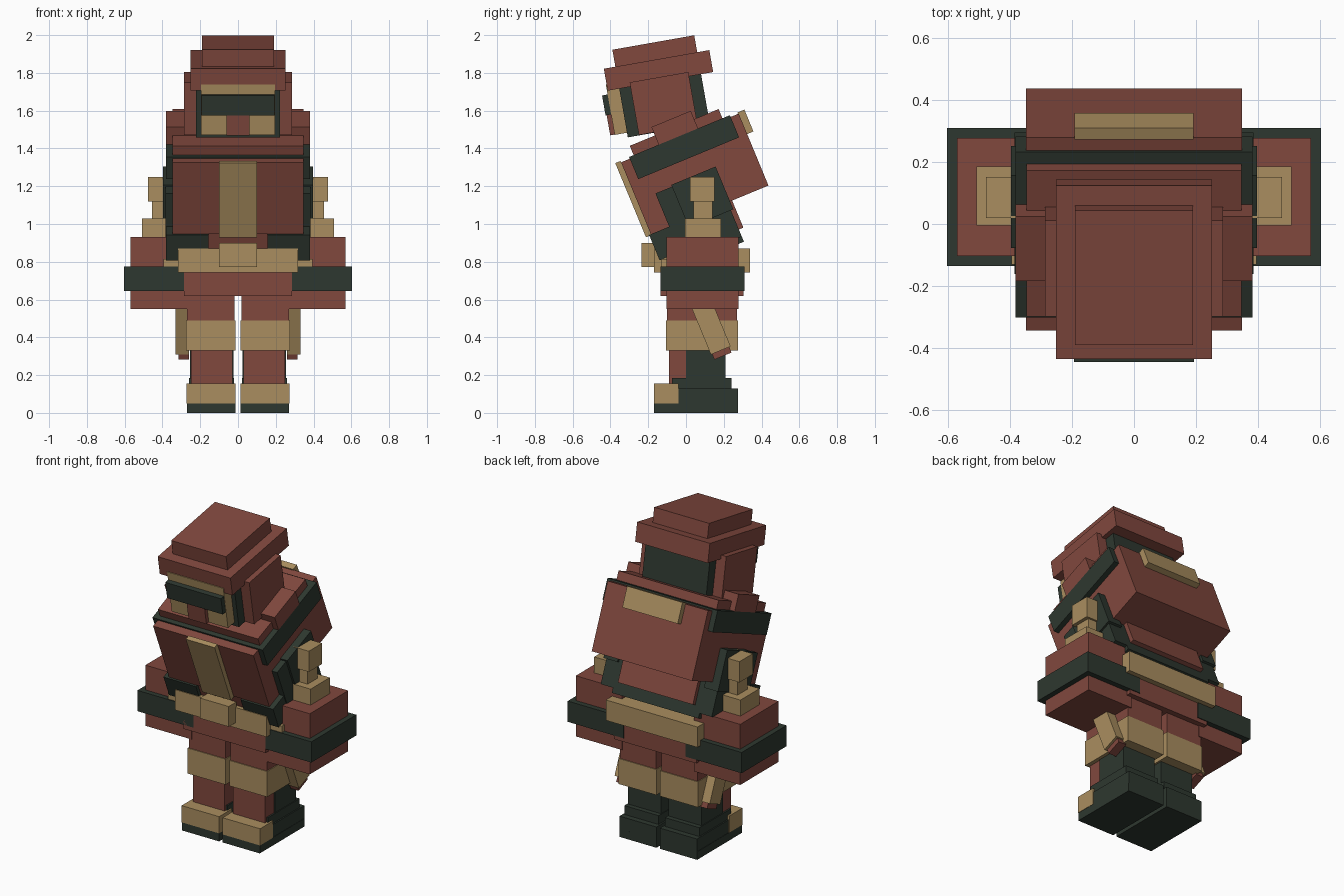
import bpy
import bmesh
from math import radians
from mathutils import Matrix, Vector

cube = bpy.data.objects.get("Cube")
if cube:
    bpy.data.objects.remove(cube, do_unlink=True)


def make_material(name, rgb):
    mat = bpy.data.materials.new(name)
    mat.use_nodes = True
    mat.diffuse_color = (*rgb, 1)
    for node in mat.node_tree.nodes:
        if node.type == 'BSDF_PRINCIPLED':
            node.inputs["Base Color"].default_value = (*rgb, 1)
    return mat


RED = make_material("brick red", (0.22, 0.065, 0.048))
TAN = make_material("tan leather", (0.4, 0.27, 0.115))
DARK = make_material("dark green", (0.027, 0.039, 0.029))

# Lean of each body section, in degrees about x
UPRIGHT, TORSO, HEAD = 0, 22.5, 10


def block(name, mat, lean, x, y, z):
    """Box spanning the x, y and z ranges, then leaned forward about the origin."""
    low, high = (Vector(corner) for corner in zip(x, y, z))
    bm = bmesh.new()
    bmesh.ops.create_cube(bm, size=1)
    matrix = (Matrix.Rotation(radians(lean), 4, 'X')
              @ Matrix.Translation((low + high) / 2)
              @ Matrix.Diagonal((*(high - low), 1)))
    bmesh.ops.transform(bm, matrix=matrix, verts=bm.verts)
    mesh = bpy.data.meshes.new(name)
    bm.to_mesh(mesh)
    bm.free()
    mesh.materials.append(mat)
    bpy.context.collection.objects.link(bpy.data.objects.new(name, mesh))


def centre(name, mat, lean, half_width, y, z):
    block(name, mat, lean, (-half_width, half_width), y, z)


def pair(name, mat, lean, x, y, z):
    block("left_" + name, mat, lean, x, y, z)
    block("right_" + name, mat, lean, (-x[1], -x[0]), y, z)


# Boots and legs
pair("boot_sole", DARK, UPRIGHT, (.012, .27), (-.17, .275), (0, .05))
pair("boot_foot", DARK, UPRIGHT, (.012, .268), (-.04, .275), (.05, .13))
pair("boot_toe_cap", TAN, UPRIGHT, (.012, .272), (-.17, -.04), (.05, .155))
pair("boot_ankle", DARK, UPRIGHT, (.022, .26), (-.075, .24), (.13, .185))
pair("boot_shaft", DARK, UPRIGHT, (.025, .255), (0, .21), (.185, .34))
pair("shin", RED, UPRIGHT, (.03, .25), (-.09, .01), (.14, .34))
pair("knee_band", TAN, UPRIGHT, (.013, .275), (-.105, .275), (.33, .49))
pair("thigh", RED, UPRIGHT, (.018, .27), (-.1, .27), (.49, .65))

# Slanted holsters
pair("holster", TAN, TORSO, (.26, .33), (.24, .353), (.235, .55))
pair("holster_tip", RED, TORSO, (.26, .315), (.247, .345), (.203, .235))

# Hips and belt
centre("pelvis", RED, UPRIGHT, .285, (-.135, .305), (.62, .8))
pair("hip_block", RED, UPRIGHT, (.25, .57), (-.103, .277), (.55, .93))
pair("hip_band", DARK, UPRIGHT, (.215, .603), (-.135, .31), (.645, .775))
centre("belt", TAN, UPRIGHT, .318, (-.17, .34), (.742, .87))
centre("belt_side_loop", TAN, UPRIGHT, .395, (-.13, .2), (.75, .815))
centre("buckle", TAN, UPRIGHT, .1, (-.235, -.16), (.773, .9))

# Handles standing on the hip blocks
pair("handle_base", TAN, UPRIGHT, (.35, .507), (-.005, .185), (.93, 1.03))
pair("handle_neck", TAN, UPRIGHT, (.37, .455), (.04, .14), (1.03, 1.12))
pair("handle_top", TAN, UPRIGHT, (.37, .477), (.02, .152), (1.12, 1.25))

# Leaning torso
centre("waist", DARK, TORSO, .3, (.22, .63), (.72, .95))
centre("waist_lining", RED, TORSO, .26, (.2, .656), (.79, .95))
pair("waist_pouch", DARK, TORSO, (.155, .38), (.18, .45), (.8, .945))
pair("side_panel", DARK, TORSO, (.27, .385), (.295, .63), (.75, 1.135))
pair("upper_arm", DARK, TORSO, (.3, .397), (.39, .644), (.9, 1.145))
centre("chest_and_pack", RED, TORSO, .348, (.19, .864), (.945, 1.357))
centre("chest_strip", TAN, TORSO, .1, (.16, .19), (.94, 1.365))
centre("pack_patch", TAN, TORSO, .192, (.86, .9), (1.24, 1.365))
centre("chest_band", DARK, TORSO, .382, (.24, .818), (1.24, 1.367))
centre("collar", RED, TORSO, .347, (.266, .775), (1.36, 1.42))
pair("shoulder_pad", RED, TORSO, (.22, .382), (.41, .635), (1.36, 1.468))

# Head, face and hat
centre("head_core", DARK, HEAD, .222, (-.05, .39), (1.49, 1.76))
pair("cheek", RED, HEAD, (.2, .287), (.01, .325), (1.492, 1.775))
centre("face", TAN, HEAD, .195, (-.116, -.04), (1.515, 1.785))
centre("visor", DARK, HEAD, .193, (-.146, -.1), (1.625, 1.732))
centre("nose", RED, HEAD, .062, (-.14, -.1), (1.517, 1.625))
centre("hat_brim", RED, HEAD, .252, (-.112, .455), (1.752, 1.87))
centre("hat_crown", RED, HEAD, .19, (-.05, .39), (1.86, 1.961))
